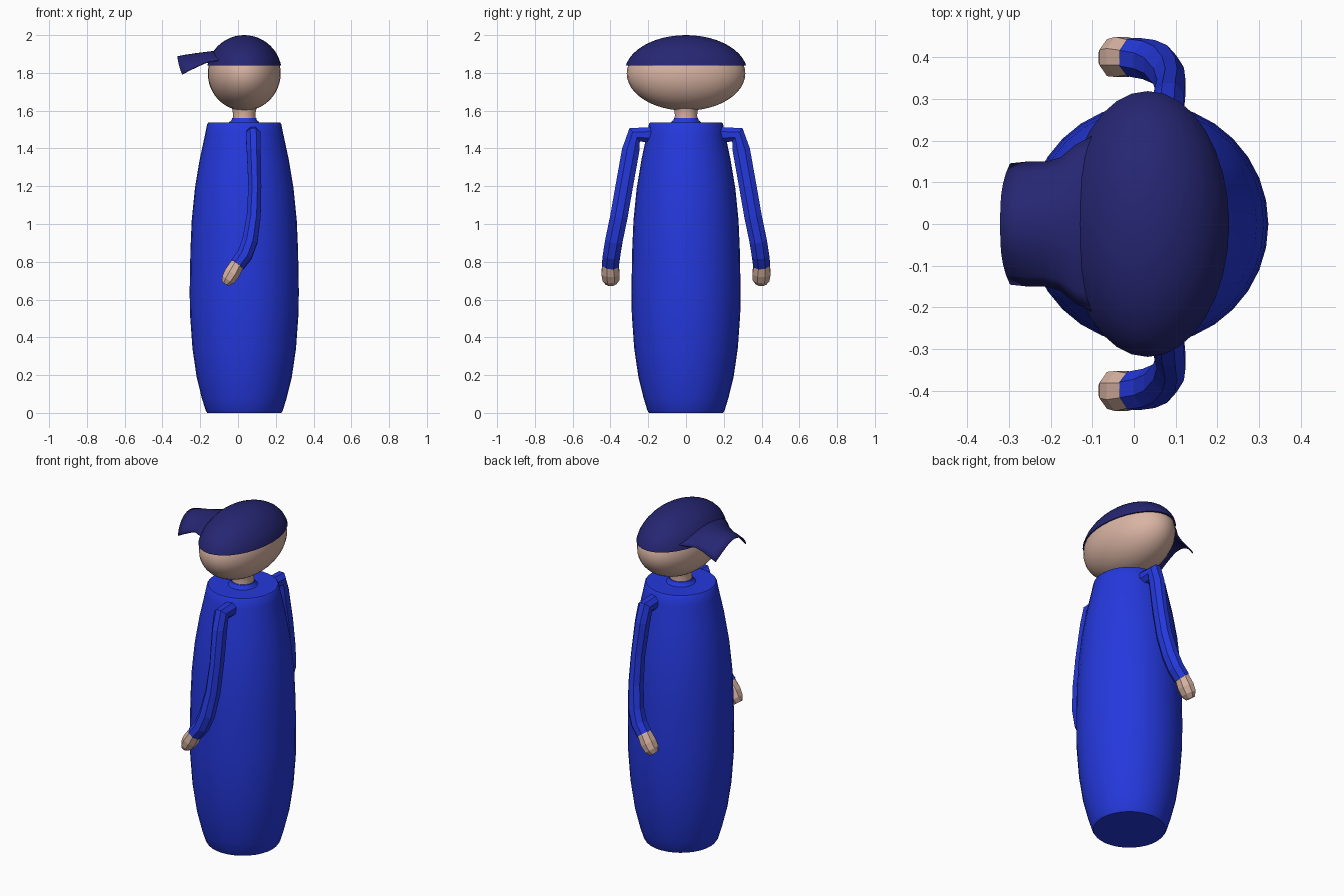
import bpy, bmesh, math
from mathutils import Vector

if "Cube" in bpy.data.objects:
    bpy.data.objects.remove(bpy.data.objects["Cube"])

CX = 0.033  # body axis sits slightly behind the cap brim


def material(name, rgb):
    m = bpy.data.materials.new(name)
    m.diffuse_color = (*rgb, 1)
    m.use_nodes = True
    m.node_tree.nodes["Principled BSDF"].inputs["Base Color"].default_value = m.diffuse_color
    return m


BLUE = material("robe blue", (0.018, 0.040, 0.72))
SKIN = material("skin", (0.70, 0.46, 0.37))
NAVY = material("cap navy", (0.019, 0.019, 0.17))


def finish(bm, name, mat, smooth=None):
    bmesh.ops.recalc_face_normals(bm, faces=bm.faces[:])
    me = bpy.data.meshes.new(name)
    bm.to_mesh(me)
    bm.free()
    me.materials.append(mat)
    ob = bpy.data.objects.new(name, me)
    bpy.context.collection.objects.link(ob)
    if smooth:
        bpy.ops.object.select_all(action='DESELECT')
        ob.select_set(True)
        bpy.context.view_layer.objects.active = ob
        bpy.ops.object.shade_smooth_by_angle(angle=math.radians(smooth))
    return ob


def skin_rings(bm, rings):
    """Bridge rings of points and cap both ends."""
    vs = [[bm.verts.new(p) for p in r] for r in rings]
    n = len(vs[0])
    for a, b in zip(vs, vs[1:]):
        for i in range(n):
            bm.faces.new((a[i], a[(i + 1) % n], b[(i + 1) % n], b[i]))
    bm.faces.new(vs[0])
    bm.faces.new(vs[-1])


def lathe(name, profile, mat, n=32):
    bm = bmesh.new()
    skin_rings(bm, [[(CX + r * math.cos(math.tau * i / n), r * math.sin(math.tau * i / n), z)
                     for i in range(n)] for r, z in profile])
    return finish(bm, name, mat, 40)


def tube(name, path, mat, side, n=8):
    """Eight-sided limb; path rows are x, y, z, half width, half depth."""
    pts = [Vector((x, y * side, z)) for x, y, z, _, _ in path]
    rings = []
    for k, p in enumerate(pts):
        t0 = (p - pts[k - 1]).normalized() if k else Vector()
        t1 = (pts[k + 1] - p).normalized() if k < len(pts) - 1 else Vector()
        t = (t0 + t1).normalized()
        a = Vector((1, 0, 0))
        a = (a - t * a.dot(t)).normalized()
        b = t.cross(a)
        w, d = path[k][3:]
        rings.append([p + a * w * math.cos(math.tau * (i + .5) / n)
                      + b * d * math.sin(math.tau * (i + .5) / n) for i in range(n)])
    bm = bmesh.new()
    skin_rings(bm, rings)
    return finish(bm, name, mat)


def ellipsoid(radii, centre):
    bm = bmesh.new()
    bmesh.ops.create_uvsphere(bm, u_segments=32, v_segments=24, radius=1)
    for v in bm.verts:
        v.co = Vector(c + r * p for c, r, p in zip(centre, radii, v.co))
    return bm


# Robe, collar and neck
lathe("robe", [(.196, 0), (.204, .012), (.225, .08), (.252, .19), (.274, .34), (.287, .52),
               (.289, .64), (.285, .86), (.278, 1.02), (.261, 1.19), (.236, 1.34),
               (.206, 1.48), (.196, 1.53), (.19, 1.537)], BLUE)
lathe("collar", [(.085, 1.53), (.078, 1.541), (.067, 1.549), (.064, 1.56)], BLUE)
lathe("neck", [(.061, 1.54), (.059, 1.58), (.063, 1.605), (.07, 1.63)], SKIN)

# Head
finish(ellipsoid((.193, .314, .197), (CX, 0, 1.797)), "head", SKIN, 40)

# Cap dome with a narrow turned-in rim
bm = ellipsoid((.199, .325, .2), (CX, 0, 1.8))
bmesh.ops.bisect_plane(bm, geom=bm.verts[:] + bm.edges[:] + bm.faces[:],
                       plane_co=(0, 0, 1.838), plane_no=(0, 0, 1), clear_inner=True)
rim = [e for e in bm.edges if e.is_boundary]
new = bmesh.ops.extrude_edge_only(bm, edges=rim)["geom"]
for v in new:
    if isinstance(v, bmesh.types.BMVert):
        v.co.x = CX + (v.co.x - CX) * .95
        v.co.y *= .95
finish(bm, "cap", NAVY, 40)

# Curved brim: rows are x at middle, x at side, half width, z at middle, z at side
rows = [(-.09, -.09, .215, 1.915, 1.868), (-.14, -.14, .188, 1.912, 1.862),
        (-.18, -.175, .158, 1.907, 1.852), (-.22, -.21, .148, 1.902, 1.836),
        (-.28, -.26, .147, 1.893, 1.812), (-.32, -.296, .143, 1.885, 1.792)]
bm = bmesh.new()
M = 12
grid = []
for xm, xs, w, zm, zs in rows:
    line = []
    for j in range(M + 1):
        v = 2 * j / M - 1
        line.append(bm.verts.new((xm + (xs - xm) * abs(v) ** 3, w * v, zm + (zs - zm) * v * v)))
    grid.append(line)
for a, b in zip(grid, grid[1:]):
    for j in range(M):
        bm.faces.new((a[j], b[j], b[j + 1], a[j + 1]))
brim = finish(bm, "cap_brim", NAVY, 40)
solid = brim.modifiers.new("thickness", 'SOLIDIFY')
solid.thickness = .006
solid.offset = 0

# Sleeves and hands, mirrored left and right
sleeve = [(.08, .17, 1.472, .042, .045), (.08, .272, 1.472, .042, .048),
          (.083, .293, 1.39, .040, .050), (.089, .327, 1.2, .037, .050),
          (.083, .355, 1.04, .040, .050), (.063, .382, .91, .044, .050),
          (.035, .394, .835, .044, .050), (-.003, .4, .785, .043, .049)]
hand = [(.012, .398, .802, .036, .042), (-.006, .4, .782, .040, .046),
        (-.03, .4, .742, .045, .052), (-.052, .398, .707, .040, .048),
        (-.068, .397, .684, .023, .030)]
for side, label in ((-1, "front"), (1, "back")):
    tube(label + "_sleeve", sleeve, BLUE, side)
    tube(label + "_hand", hand, SKIN, side)
